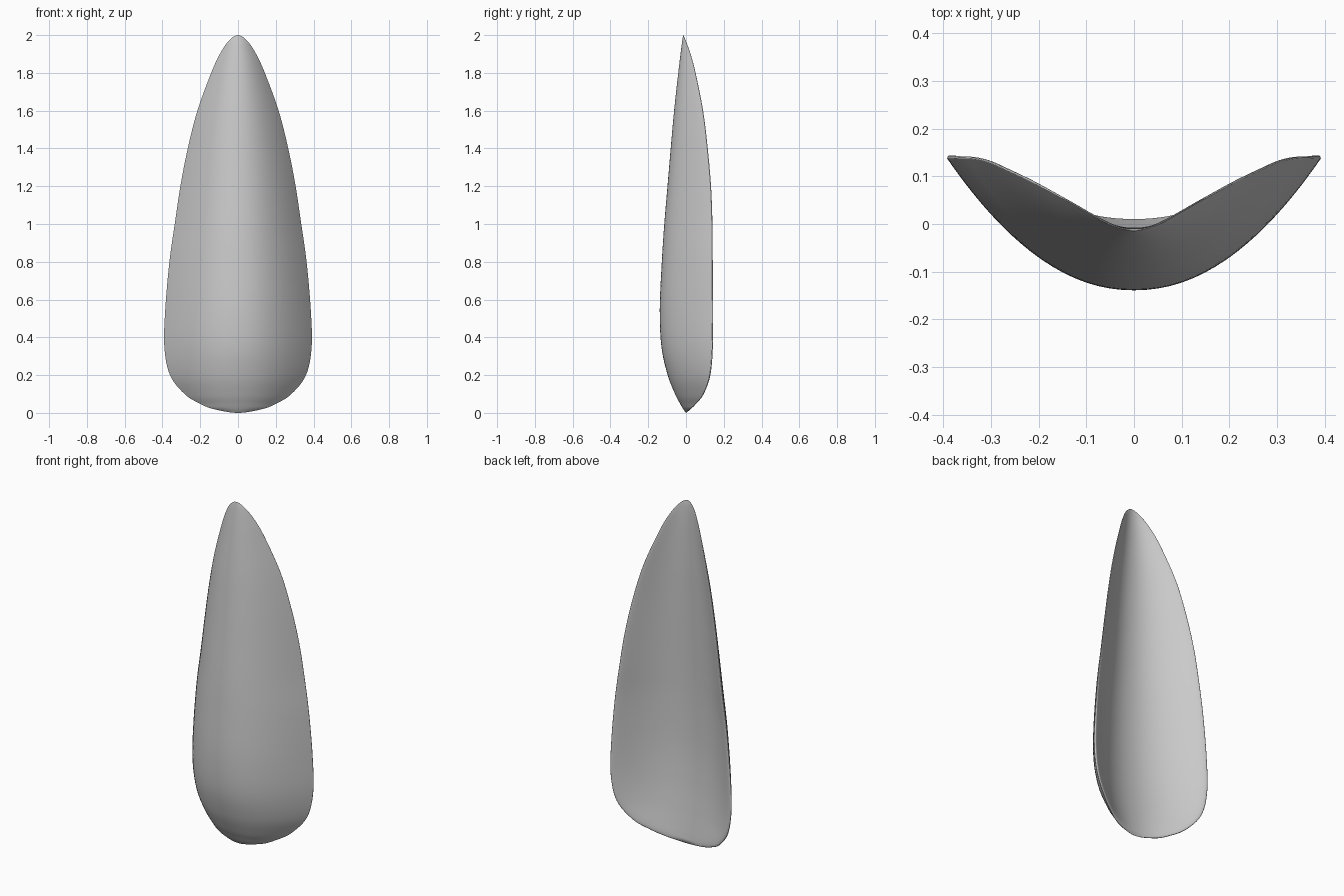
import bpy
import bmesh
from math import sin, pi

default_cube = bpy.data.objects.get("Cube")
if default_cube:
    bpy.data.objects.remove(default_cube, do_unlink=True)

# Stations up the shell: height, half width, depth of front spine, rim and hollow
STATIONS = [
    (0, 0, 0, 0, 0), (.02, .128, -.015, .022, .01), (.05, .204, -.032, .052, .008),
    (.1, .283, -.058, .09, .002), (.2, .36, -.097, .124, -.01),
    (.35, .39, -.13, .136, -.025), (.55, .385, -.139, .138, -.036),
    (.8, .363, -.128, .137, -.036), (1, .335, -.115, .136, -.031),
    (1.2, .305, -.098, .129, -.024), (1.4, .266, -.081, .112, -.017),
    (1.6, .215, -.063, .088, -.011), (1.8, .142, -.041, .049, -.008),
    (1.9, .096, -.029, .023, -.008), (1.97, .049, -.02, -.002, -.01),
    (2, 0, -.015, -.014, -.014),
]
STEPS = 6        # rows between two stations
COLUMNS = 48     # columns across the shell


def smooth_rows(points, steps):
    """Catmull-Rom interpolation through the stations."""
    # Only the width flips sign past each end, so the ends come out round
    def mirrored(inner):
        return (inner[0], -inner[1], *inner[2:])
    padded = [mirrored(points[1])] + points + [mirrored(points[-2])]
    rows = []
    for a, b, c, d in zip(padded, padded[1:], padded[2:], padded[3:]):
        for k in range(steps):
            t = k / steps
            rows.append([
                b[i] + t * (c[i] - a[i]) / 2
                + t * t * (a[i] - 2.5 * b[i] + 2 * c[i] - d[i] / 2)
                + t ** 3 * (1.5 * (b[i] - c[i]) + (d[i] - a[i]) / 2)
                for i in range(len(b))])
    return rows[1:]


def section(row):
    """Closed loop: across the bulging front, then back along the hollow rear."""
    z, width, spine, rim, hollow = row
    loop = []
    for k in range(2 * COLUMNS):
        across = sin(pi * (k / COLUMNS - .5))
        y = spine + (rim - spine) * abs(across) ** 2.1
        if k > COLUMNS:
            y += (hollow - spine) * max(0, 1 - across ** 2) ** .56
        loop.append((width * across, y, z))
    return loop


# Curved shell: stacked sections closed by a point at each end
bm = bmesh.new()
loops = [[bm.verts.new(p) for p in section(row)]
         for row in smooth_rows(STATIONS, STEPS)]
count = 2 * COLUMNS
for low, high in zip(loops, loops[1:]):
    for k in range(count):
        n = (k + 1) % count
        bm.faces.new((low[k], low[n], high[n], high[k]))
for station, loop in ((STATIONS[0], loops[0]), (STATIONS[-1], loops[-1])):
    tip = bm.verts.new((0, station[2], station[0]))
    for k in range(count):
        bm.faces.new((loop[k], loop[(k + 1) % count], tip))
bmesh.ops.recalc_face_normals(bm, faces=bm.faces)

mesh = bpy.data.meshes.new("curved_shell")
bm.to_mesh(mesh)
bm.free()
shell = bpy.data.objects.new("curved_shell", mesh)
bpy.context.collection.objects.link(shell)

# Plain grey finish
grey = bpy.data.materials.new("light_grey")
grey.use_nodes = True
colour = (.6, .6, .6, 1)
grey.diffuse_color = colour
grey.node_tree.nodes["Principled BSDF"].inputs["Base Color"].default_value = colour
mesh.materials.append(grey)

bpy.context.view_layer.objects.active = shell
shell.select_set(True)
bpy.ops.object.shade_smooth_by_angle(angle=pi / 2)
